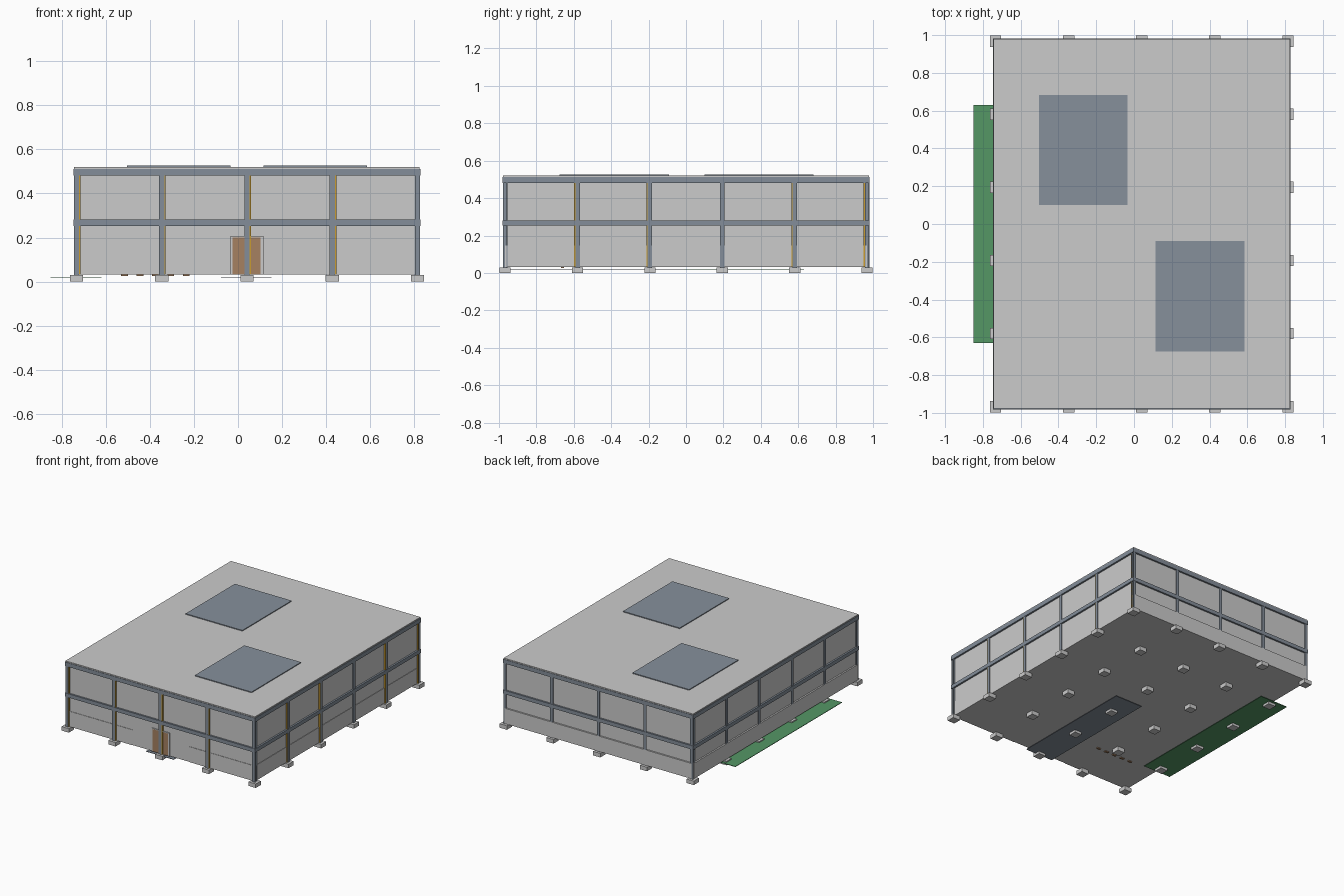
import bpy
import bmesh

cube = bpy.data.objects.get("Cube")
if cube:
    bpy.data.objects.remove(cube, do_unlink=True)


def material(name, r, g, b):
    m = bpy.data.materials.new(name)
    m.use_nodes = True
    m.diffuse_color = (r, g, b, 1)
    m.node_tree.nodes["Principled BSDF"].inputs["Base Color"].default_value = (r, g, b, 1)
    return m


LIGHT = material("light grey", 0.60, 0.60, 0.60)
STEEL = material("slate steel", 0.23, 0.27, 0.32)
GLASS = material("skylight grey blue", 0.24, 0.28, 0.33)
GREEN = material("grass green", 0.09, 0.31, 0.13)
YELLOW = material("pipe yellow", 0.58, 0.33, 0.03)
WOOD = material("door brown", 0.38, 0.22, 0.12)


def boxes(name, mat, extents):
    """One object made of boxes given as (x0, x1, y0, y1, z0, z1)."""
    bm = bmesh.new()
    for x0, x1, y0, y1, z0, z1 in extents:
        verts = bmesh.ops.create_cube(bm, size=1)["verts"]
        for v in verts:
            v.co.x = x1 if v.co.x > 0 else x0
            v.co.y = y1 if v.co.y > 0 else y0
            v.co.z = z1 if v.co.z > 0 else z0
    mesh = bpy.data.meshes.new(name)
    bm.to_mesh(mesh)
    bm.free()
    mesh.materials.append(mat)
    ob = bpy.data.objects.new(name, mesh)
    bpy.context.collection.objects.link(ob)
    return ob


# Structural grid
BAY = 0.387
XS = [-0.733 + BAY * i for i in range(5)]
YS = [-0.967 + BAY * i for i in range(6)]
X0, X1, Y0, Y1 = XS[0], XS[-1], YS[0], YS[-1]
BASE, EAVES = 0.032, 0.485


def ring(outset, thick, z0, z1):
    """Four boxes running round the building, outset from the column grid."""
    a, b, c, d = X0 - outset, X1 + outset, Y0 - outset, Y1 + outset
    return [(a, b, c, c + thick, z0, z1), (a, b, d - thick, d, z0, z1),
            (a, a + thick, c + thick, d - thick, z0, z1),
            (b - thick, b, c + thick, d - thick, z0, z1)]


# Footings under every grid point
boxes("footings", LIGHT, [(x - 0.03, x + 0.03, y - 0.03, y + 0.03, 0, 0.03)
                          for x in XS for y in YS])

# I-section columns round the edge
columns = []
for x in XS:
    for y in YS:
        if x in (X0, X1) or y in (Y0, Y1):
            along_x = y in (Y0, Y1)
            for off in (-0.01, 0.01):
                if along_x:
                    columns.append((x - 0.012, x + 0.012, y + off - 0.002, y + off + 0.002, 0.03, EAVES))
                else:
                    columns.append((x + off - 0.002, x + off + 0.002, y - 0.012, y + 0.012, 0.03, EAVES))
            w, d = (0.002, 0.008) if along_x else (0.008, 0.002)
            columns.append((x - w, x + w, y - d, y + d, 0.03, EAVES))
boxes("columns", STEEL, columns)

# Yellow pipes beside the front and side columns
boxes("front_pipes", YELLOW, [(x + 0.008, x + 0.018, Y0 - 0.011, Y0, BASE, EAVES) for x in XS[:4]])
boxes("side_pipes", YELLOW, [(X1, X1 + 0.011, YS[i] - 0.018, YS[i] - 0.008, BASE, EAVES)
                             for i in (1, 2, 4, 5)])

# Floor, walls, beams and roof
boxes("floor", LIGHT, [(X0, X1, Y0, Y1, BASE, 0.042)])
boxes("walls", LIGHT, ring(0.001, 0.01, BASE, 0.5))
boxes("middle_beams", STEEL, ring(0.014, 0.024, 0.253, 0.281))
boxes("eaves_beams", STEEL, ring(0.014, 0.024, 0.482, 0.512))
boxes("roof", LIGHT, [(X0 - 0.011, X1 + 0.01, Y0 - 0.011, Y1 + 0.011, 0.505, 0.52)])
boxes("skylights", GLASS, [(-0.504, -0.034, 0.10, 0.683, 0.515, 0.526),
                           (0.115, 0.585, -0.675, -0.09, 0.515, 0.526)])

# Low plinth panels, open at the entrance
PLINTH = 0.147
boxes("front_plinth", LIGHT, [(a, b, Y0 - 0.004, Y0, BASE, PLINTH)
                              for a, b in ((X0, -0.195), (0.272, X1))])
boxes("side_plinths", LIGHT, [(X1, X1 + 0.004, Y0, Y1, BASE, PLINTH),
                              (X0 - 0.0125, X0, Y0, Y1, BASE, PLINTH),
                              (X0, X1, Y1, Y1 + 0.0125, BASE, PLINTH)])

# Double entrance door with a pale frame
boxes("door_leaves", WOOD, [(-0.025, 0.039, Y0 - 0.006, Y0, BASE, 0.2),
                            (0.041, 0.102, Y0 - 0.006, Y0, BASE, 0.2)])
boxes("door_frame", LIGHT, [(-0.034, -0.025, Y0 - 0.008, Y0, BASE, 0.206),
                            (0.102, 0.115, Y0 - 0.008, Y0, BASE, 0.206),
                            (-0.034, 0.115, Y0 - 0.008, Y0, 0.2, 0.206)])

# Ground strips outside and below the floor
boxes("grass_strip", GREEN, [(-0.85, -0.62, -0.63, 0.63, 0.018, 0.022)])
boxes("entrance_path", STEEL, [(-0.077, 0.152, -0.977, -0.01, 0.018, 0.022)])

# Small wooden feet showing under the floor
boxes("wooden_feet", WOOD, [(-0.53 + 0.07 * i, -0.50 + 0.07 * i, -0.668, -0.652, 0.026, 0.034)
                            for i in range(5)])
